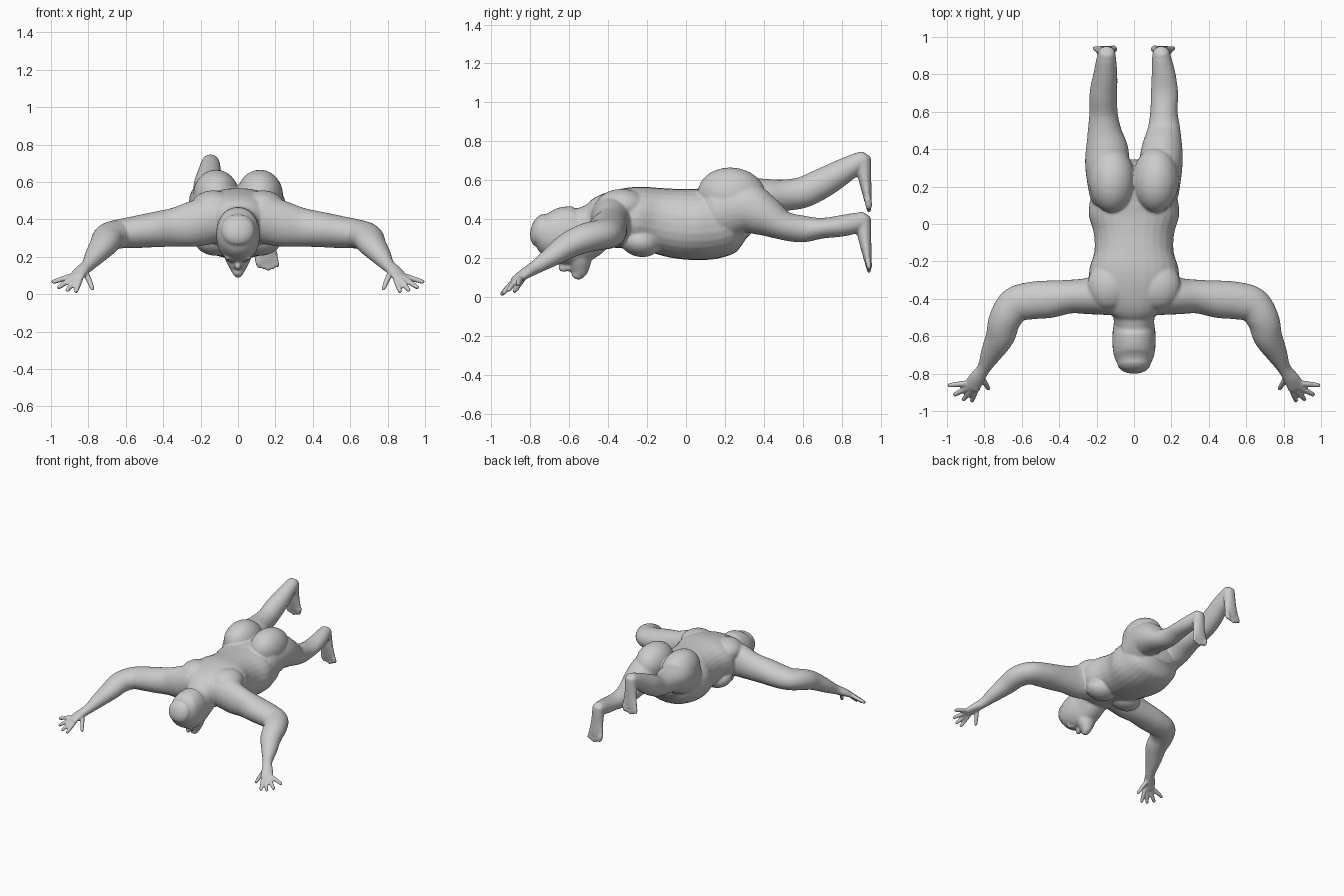
import bpy, bmesh, math
from mathutils import Vector, Matrix

bm = bmesh.new()


def spline(rows, steps=5):
    """Catmull-Rom through rows of (x, y, z, half width, half height)."""
    rows = [Vector(r) for r in rows]
    out = []
    for i in range(len(rows) - 1):
        p1, p2 = rows[i], rows[i + 1]
        p0 = rows[i - 1] if i else p1 * 2 - p2
        p3 = rows[i + 2] if i + 2 < len(rows) else p2 * 2 - p1
        for k in range(steps):
            t = k / steps
            out.append(0.5 * (2 * p1 + (p2 - p0) * t + (2 * p0 - 5 * p1 + 4 * p2 - p3) * t * t
                              + (3 * p1 - p0 - 3 * p2 + p3) * t ** 3))
    return out + [rows[-1]]


def loft(rows, mirror=1, up=(0, 0, 1), cap=0.7, power=2.0, n=28):
    """Rounded tube with elliptical sections and domed ends."""
    pts = spline(rows)
    up = Vector(up)
    pos = [Vector(p[:3]) for p in pts]
    rings = []
    for i, p in enumerate(pts):
        t = (pos[min(i + 1, len(pos) - 1)] - pos[max(i - 1, 0)]).normalized()
        rings.append((pos[i], t, p[3], p[4]))

    def dome(r, sign):
        c, t, a, b = r
        d = min(a, b) * cap
        return [(c + t * sign * d * math.sin(u), t, a * math.cos(u), b * math.cos(u))
                for u in (0.4, 0.8, 1.15, 1.45)]
    rings = dome(rings[0], -1)[::-1] + rings + dome(rings[-1], 1)
    loops = []
    for c, t, a, b in rings:
        side = t.cross(up).normalized()
        nor = side.cross(t)
        loop = []
        for k in range(n):
            u = 2 * math.pi * k / n
            cu, su = math.cos(u), math.sin(u)
            v = c + side * a * math.copysign(abs(cu) ** (2 / power), cu) \
                  + nor * b * math.copysign(abs(su) ** (2 / power), su)
            loop.append(bm.verts.new((v.x * mirror, v.y, v.z)))
        loops.append(loop)
    for l0, l1 in zip(loops, loops[1:]):
        for k in range(n):
            bm.faces.new((l0[k], l0[(k + 1) % n], l1[(k + 1) % n], l1[k]))
    bm.faces.new(loops[0][::-1])
    bm.faces.new(loops[-1])


def ball(c, r, rx=0):
    m = Matrix.Translation(c) @ Matrix.Rotation(rx, 4, 'X') @ Matrix.Diagonal((*r, 1))
    bmesh.ops.create_uvsphere(bm, u_segments=28, v_segments=18, radius=1, matrix=m)


def digit(a, b, r0, r1, s, up=(0, 0, 1)):
    mid = [(p + q) / 2 for p, q in zip(a, b)]
    loft([(*a, r0, r0), (*mid, r0, r0), (*b, r1, r1)], s, up, 0.9, n=12)


# torso: (y, half width, bottom, top)
torso = [(-.49, .11, .27, .47), (-.43, .17, .255, .52), (-.35, .225, .25, .55),
         (-.25, .24, .245, .567), (-.15, .212, .225, .562), (-.05, .215, .2, .557),
         (.05, .242, .19, .556), (.14, .232, .197, .565), (.23, .21, .235, .57), (.30, .15, .31, .52)]
loft([(0, y, (b + t) / 2, a, (t - b) / 2) for y, a, b, t in torso], power=2.25, cap=.4)

# head and neck: (y, half width, bottom, top)
head = [(-.745, .09, .255, .43), (-.70, .108, .205, .455), (-.64, .116, .175, .466),
        (-.58, .115, .165, .467), (-.52, .108, .19, .468), (-.45, .12, .25, .49)]
loft([(0, y, (b + t) / 2, a, (t - b) / 2) for y, a, b, t in head], power=2.15, cap=.6)

# jaw, chin, nose and brow on the downward face
loft([(0, -.555, .24, .085, .08), (0, -.548, .18, .066, .062), (0, -.55, .135, .042, .046),
      (0, -.56, .11, .027, .03)], up=(0, 1, 0), cap=.7)
ball((0, -.622, .158), (.02, .036, .028), .5)
ball((0, -.6, .15), (.026, .016, .018))

for s in (-1, 1):
    # eye, brow, chest, buttock, shoulder blade
    ball((s * .04, -.65, .184), (.018, .013, .012))
    ball((s * .04, -.676, .195), (.035, .012, .014))
    ball((s * .115, -.235, .285), (.115, .105, .078), -.2)
    ball((s * .117, .235, .528), (.124, .175, .137), -.1)
    ball((s * .13, -.33, .47), (.12, .13, .085))

    # arm with palm
    loft([(.12, -.37, .405, .12, .13), (.24, -.385, .375, .098, .122), (.34, -.388, .358, .09, .104),
          (.45, -.402, .345, .1, .094), (.55, -.41, .332, .1, .086), (.635, -.432, .322, .095, .078),
          (.69, -.51, .305, .086, .076), (.715, -.6, .268, .078, .068), (.762, -.69, .208, .058, .052),
          (.802, -.77, .155, .036, .036), (.84, -.825, .122, .042, .028), (.868, -.872, .09, .048, .019)], s)

    # fingers and thumb
    for a, b in (((.815, -.82, .12), (.778, -.88, .03)),
                 ((.842, -.88, .085), (.866, -.945, .016)),
                 ((.865, -.882, .085), (.912, -.938, .022)),
                 ((.885, -.872, .088), (.958, -.912, .037)),
                 ((.897, -.852, .095), (.988, -.862, .066))):
        digit(a, b, .0155, .0125, s)

    # foot and toes, one leg raised
    dz = .31 if s < 0 else 0
    loft([(.145, .908, .40 + dz, .046, .042), (.147, .913, .35 + dz, .047, .039),
          (.15, .921, .28 + dz, .05, .031), (.152, .931, .21 + dz, .06, .022),
          (.156, .935, .18 + dz, .058, .018)], s, (0, 1, 0), .6)
    for i in range(5):
        x = .107 + i * .0235
        r = .019 if i == 0 else .0145
        digit((x, .934, .19 + dz), (x + .008, .94, .135 + dz + .009 * abs(i - 2)), r, r * .85, s, (0, 1, 0))

# legs
loft([(.118, .17, .44, .122, .15), (.14, .3, .46, .118, .135), (.15, .4, .42, .11, .108),
      (.16, .5, .368, .089, .075), (.16, .6, .35, .073, .069), (.163, .7, .354, .073, .053),
      (.158, .8, .366, .064, .055), (.148, .88, .383, .053, .052), (.146, .91, .395, .046, .045)], 1)
loft([(.118, .17, .46, .122, .15), (.14, .3, .49, .12, .13), (.145, .4, .51, .114, .1),
      (.158, .5, .522, .09, .082), (.163, .6, .538, .075, .08), (.163, .7, .585, .074, .077),
      (.153, .8, .642, .064, .066), (.148, .88, .69, .053, .052), (.146, .91, .71, .046, .042)], -1)

bmesh.ops.recalc_face_normals(bm, faces=bm.faces)
mesh = bpy.data.meshes.new("lying_figure")
bm.to_mesh(mesh)
bm.free()
body = bpy.data.objects.new("lying_figure", mesh)
bpy.context.collection.objects.link(body)

# fuse all parts into one smooth skin
rm = body.modifiers.new("fuse", 'REMESH')
rm.mode = 'VOXEL'
rm.voxel_size = .0075
rm.use_smooth_shade = True
sm = body.modifiers.new("soften", 'SMOOTH')
sm.factor = .5
sm.iterations = 5
